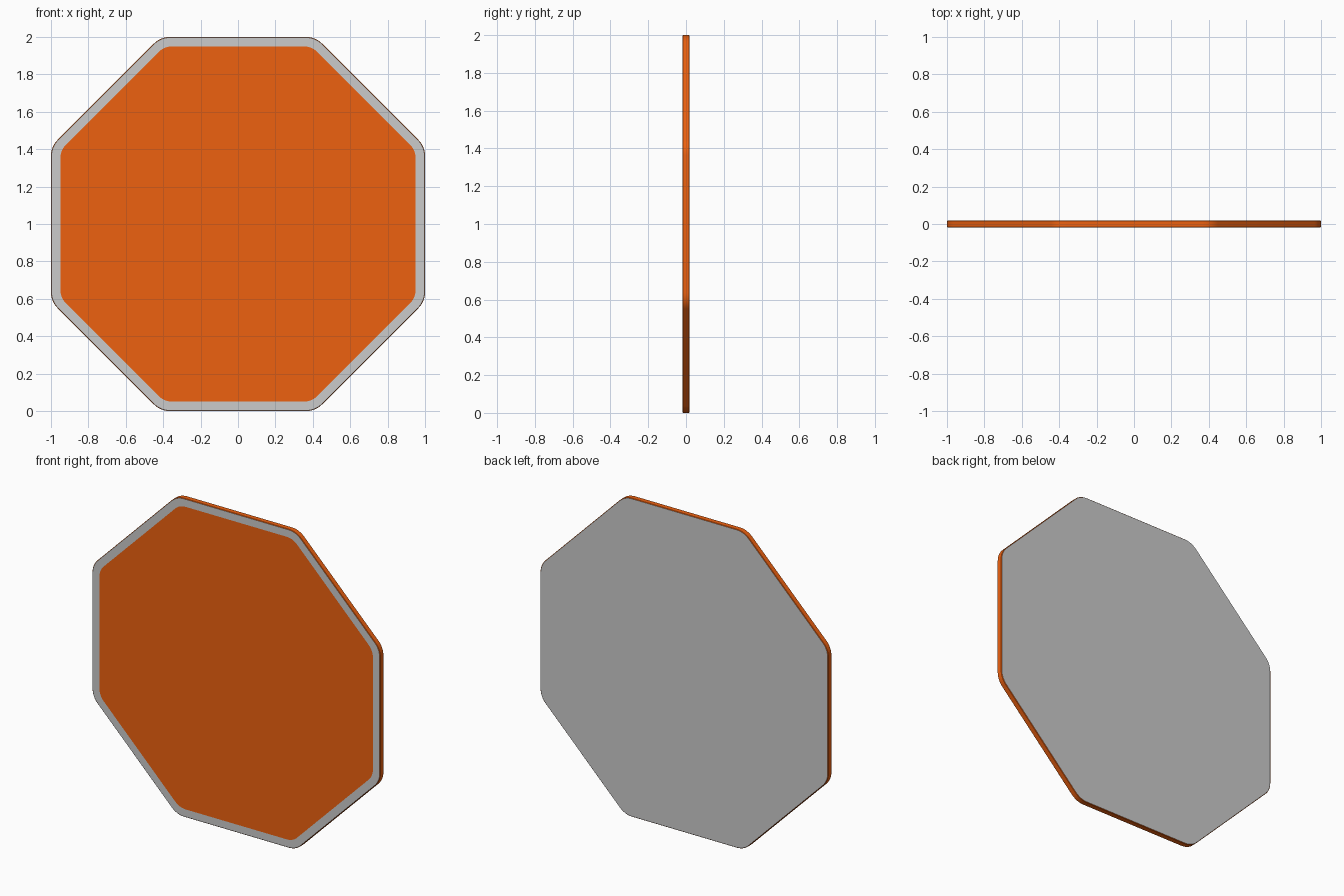
import bpy, math

if "Cube" in bpy.data.objects:
    bpy.data.objects.remove(bpy.data.objects["Cube"])

HALF_T = 0.018   # half the plate thickness
BEVEL = 0.003    # tiny softened edge of the rim


def outline(apothem, radius, y, steps=6):
    """Octagon with rounded corners in the xz plane, centred on z = 1."""
    pts = []
    centre = (apothem - radius) / math.cos(math.pi / 8)
    for k in range(8):
        mid = math.pi / 8 + k * math.pi / 4
        for i in range(steps + 1):
            a = mid - math.pi / 8 + i / steps * math.pi / 4
            pts.append((centre * math.cos(mid) + radius * math.cos(a), y,
                        1 + centre * math.sin(mid) + radius * math.sin(a)))
    return pts


def make(name, loops, fill=False, mat=None):
    """Bridge successive outlines, or fill a single one."""
    n = len(loops[0])
    verts = [p for loop in loops for p in loop]
    if fill:
        faces = [list(range(n))]
    else:
        faces = [(l * n + i, l * n + (i + 1) % n,
                  (l + 1) * n + (i + 1) % n, (l + 1) * n + i)
                 for l in range(len(loops) - 1) for i in range(n)]
    mesh = bpy.data.meshes.new(name)
    mesh.from_pydata(verts, [], faces)
    if mat:
        mesh.materials.append(mat)
    obj = bpy.data.objects.new(name, mesh)
    bpy.context.collection.objects.link(obj)
    bpy.ops.object.select_all(action='DESELECT')
    obj.select_set(True)
    bpy.context.view_layer.objects.active = obj
    bpy.ops.object.shade_smooth_by_angle(angle=math.radians(30))
    return obj


orange = bpy.data.materials.new("orange")
orange.diffuse_color = (0.85, 0.12, 0.005, 1)
orange.use_nodes = True
orange.node_tree.nodes["Principled BSDF"].inputs["Base Color"].default_value = orange.diffuse_color

R = 0.12
inset = (1 - BEVEL, R - BEVEL)

# Orange rim around the edge, with a small bevel front and back
make("rim", [outline(*inset, HALF_T), outline(1, R, HALF_T - BEVEL),
             outline(1, R, BEVEL - HALF_T), outline(*inset, -HALF_T)][::-1],
     mat=orange)

# Grey border and orange panel on the front
make("front_border", [outline(0.95, 0.10, -HALF_T), outline(*inset, -HALF_T)][::-1])
make("front_panel", [outline(0.95, 0.10, -HALF_T)], fill=True, mat=orange)

# Plain grey back
make("back_plate", [outline(*inset, HALF_T)[::-1]], fill=True)
